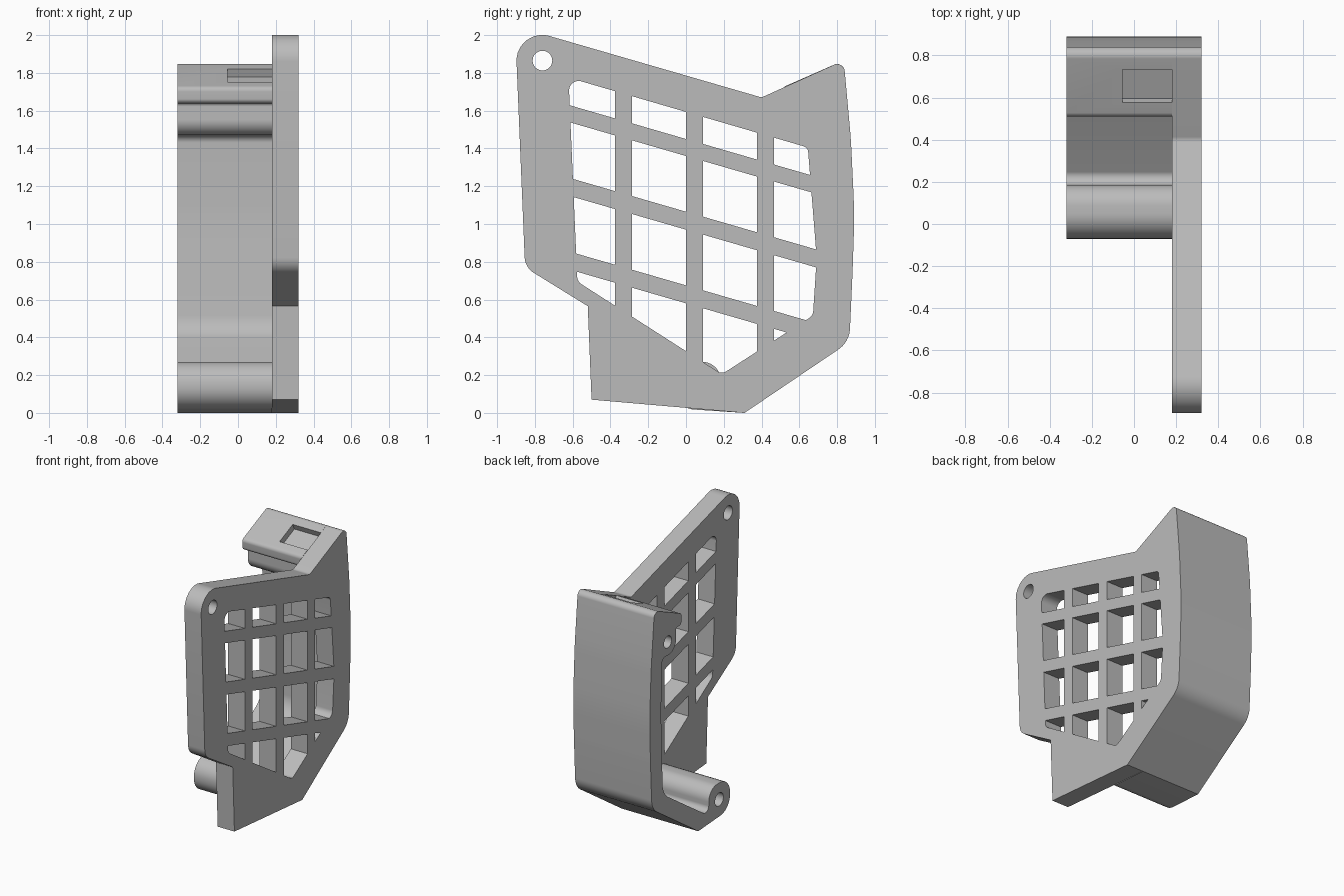
import bpy, bmesh, math
from mathutils import Matrix, Vector

if "Cube" in bpy.data.objects:
    bpy.data.objects.remove(bpy.data.objects["Cube"], do_unlink=True)

grey = bpy.data.materials.new("plain grey")
grey.use_nodes = True
grey.diffuse_color = (0.5, 0.5, 0.5, 1)
grey.node_tree.nodes["Principled BSDF"].inputs["Base Color"].default_value = (0.5, 0.5, 0.5, 1)


def rounded(corners, steps=8):
    """Turn (y, z, radius) corners into an outline with rounded corners."""
    out = []
    n = len(corners)
    for i, (y, z, r) in enumerate(corners):
        p = Vector((y, z))
        if r == 0:
            out.append(p)
            continue
        a = Vector(corners[i - 1][:2]) - p
        b = Vector(corners[(i + 1) % n][:2]) - p
        half = a.angle(b) / 2
        t = min(r / math.tan(half), a.length * 0.49, b.length * 0.49)
        r = t * math.tan(half)
        a.normalize()
        b.normalize()
        centre = p + (a + b).normalized() * (r / math.sin(half))
        start, end = p + a * t - centre, p + b * t - centre
        for k in range(steps + 1):
            out.append(centre + start.lerp(end, k / steps).normalized() * r)
    return out


def circle(y, z, r, n=32):
    return [Vector((y + r * math.cos(k * math.tau / n), z + r * math.sin(k * math.tau / n)))
            for k in range(n)]


def clip(poly, side):
    """Keep the part of a convex outline where side(p) is positive."""
    out = []
    for i, q in enumerate(poly):
        p = poly[i - 1]
        sp, sq = side(p), side(q)
        if (sp > 0) != (sq > 0):
            out.append(p.lerp(q, sp / (sp - sq)))
        if sq > 0:
            out.append(q)
    return out


def extrude(name, outlines, x0, x1):
    """Extrude a y-z outline with holes from x0 to x1."""
    curve = bpy.data.curves.new(name, 'CURVE')
    curve.dimensions = '2D'
    curve.fill_mode = 'BOTH'
    curve.extrude = (x1 - x0) / 2
    for pts in outlines:
        spline = curve.splines.new('POLY')
        spline.points.add(len(pts) - 1)
        for sp, p in zip(spline.points, pts):
            sp.co = (p.x, p.y, 0, 1)
        spline.use_cyclic_u = True
    obj = bpy.data.objects.new(name, curve)
    bpy.context.collection.objects.link(obj)
    activate(obj)
    bpy.ops.object.convert(target='MESH')
    obj = bpy.context.object
    obj.name = name
    mesh = obj.data
    bm = bmesh.new()
    bm.from_mesh(mesh)
    bmesh.ops.remove_doubles(bm, verts=bm.verts, dist=0.0002)
    bm.transform(Matrix(((0, 0, 1, (x0 + x1) / 2), (1, 0, 0, 0), (0, 1, 0, 0), (0, 0, 0, 1))))
    bmesh.ops.recalc_face_normals(bm, faces=bm.faces)
    bm.to_mesh(mesh)
    bm.free()
    mesh.materials.clear()
    mesh.materials.append(grey)
    return obj


def activate(obj):
    bpy.ops.object.select_all(action='DESELECT')
    obj.select_set(True)
    bpy.context.view_layer.objects.active = obj


# Bowed back edge shared by the side plate and the wall
back = [(0.31, 0, 0), (0.865, 0.375, 0.14), (0.882, 0.75, 3), (0.892, 1.05, 3),
        (0.873, 1.45, 3), (0.835, 1.866, 0.04)]

# Lattice openings: one rounded opening split by upright and sloping bars
opening = rounded([(-0.575, 0.695, 0.05), (0.19, 0.205, 0.04), (0.672, 0.515, 0.05),
                   (0.692, 0.82, 1), (0.645, 1.405, 0.035), (-0.622, 1.775, 0.05)])
slope = 0.29
columns = [(-9, -0.375), (-0.285, 0), (0.09, 0.375), (0.465, 9)]
rows = [(-9, 0.58), (0.675, 0.97), (1.065, 1.36), (1.45, 9)]
cells = []
for y0, y1 in columns:
    for s0, s1 in rows:
        cell = opening
        for side in (lambda p: p.x - y0, lambda p: y1 - p.x,
                     lambda p: p.y + slope * p.x - s0,
                     lambda p: s1 - p.y - slope * p.x):
            cell = clip(cell, side)
        if len(cell) > 2:
            cells.append(cell)

# Side plate with pivot hole
plate_edge = rounded(back + [(0.4, 1.67, 0.04), (-0.905, 2.048, 0.135), (-0.852, 0.77, 0.1),
                             (-0.52, 0.565, 0), (-0.5, 0.07, 0)])
plate = extrude("side_plate", [plate_edge, circle(-0.76, 1.865, 0.052)] + cells, 0.18, 0.32)

# Back wall with hooked lip, upper boss and lower boss
wall_edge = rounded(back + [
    (0.508, 1.722, 0.03), (0.515, 1.63, 0.03), (0.578, 1.65, 0.02),    # lip
    (0.575, 1.47, 0.09), (0.745, 1.47, 0.04),                          # upper boss
    (0.755, 1.05, 2), (0.735, 0.44, 0.15), (0.185, 0.07, 0.04),        # inner face
    (0.185, 0.27, 0.12), (-0.07, 0.27, 0.12), (-0.07, 0.025, 0.12)])   # lower boss
wall = extrude("back_wall", [wall_edge, circle(0.675, 1.57, 0.045), circle(0.06, 0.145, 0.05)],
               -0.32, 0.18)

# Rectangular pocket in the sloping lip
mesh = bpy.data.meshes.new("pocket_cutter")
bm = bmesh.new()
bmesh.ops.create_cube(bm, size=1, matrix=Matrix.Translation((0.0725, 0.655, 1.785))
                      @ Matrix.Rotation(math.atan(0.45), 4, 'X')
                      @ Matrix.Diagonal((0.255, 0.172, 0.09, 1)))
bm.to_mesh(mesh)
bm.free()
mesh.materials.append(grey)
cutter = bpy.data.objects.new("pocket_cutter", mesh)
bpy.context.collection.objects.link(cutter)
cutter.hide_render = True
cut = wall.modifiers.new("pocket", 'BOOLEAN')
cut.operation = 'DIFFERENCE'
cut.solver = 'EXACT'
cut.object = cutter
activate(wall)
bpy.ops.object.modifier_apply(modifier=cut.name)
bpy.data.objects.remove(cutter, do_unlink=True)

# Smooth the rounded edges, keep the corners sharp
for obj in (plate, wall):
    activate(obj)
    bpy.ops.object.shade_smooth_by_angle(angle=math.radians(30))
